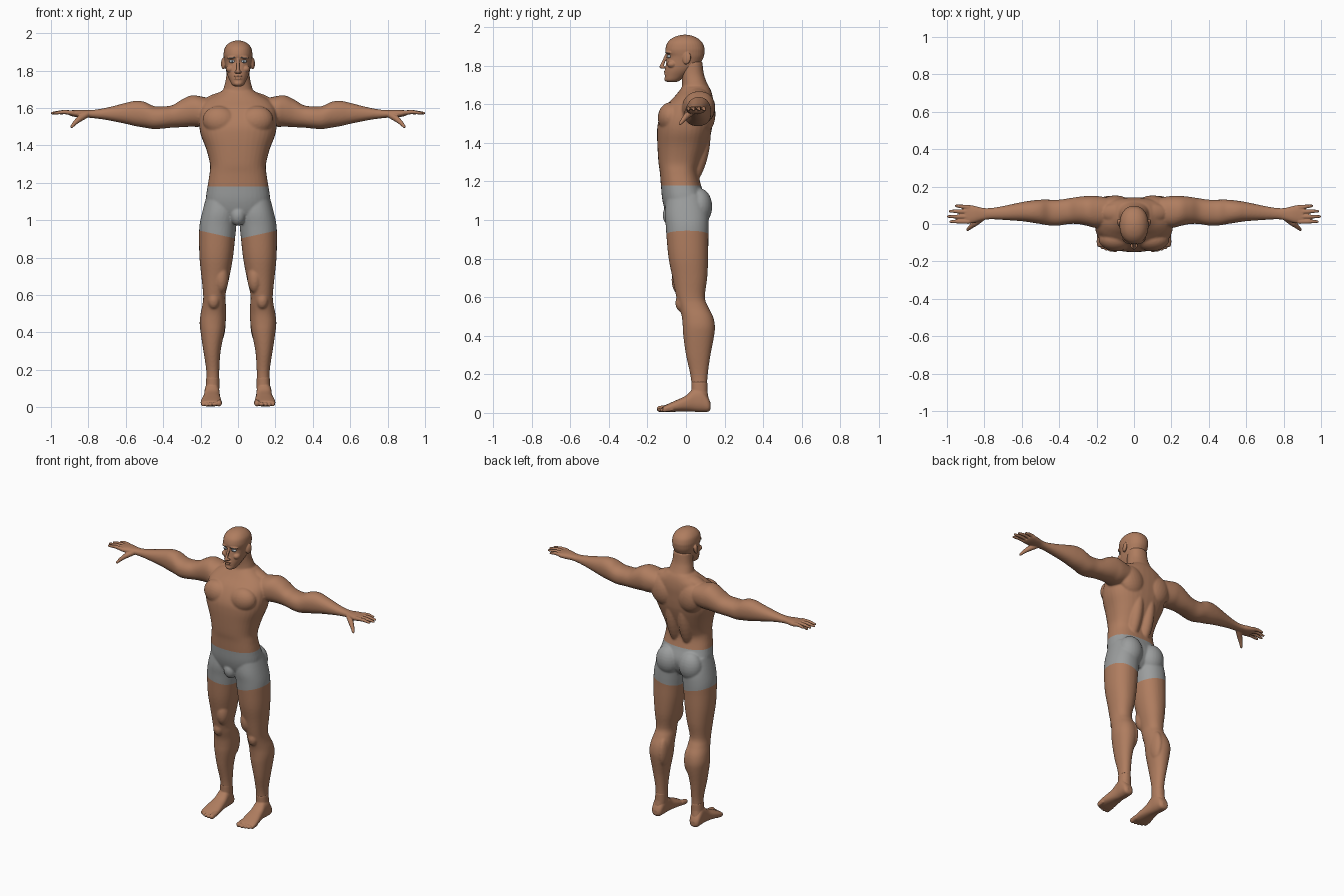
import bpy, bmesh, math
from mathutils import Vector, Matrix


def material(name, rgb):
    m = bpy.data.materials.new(name)
    m.diffuse_color = (*rgb, 1)
    return m


SKIN = material("skin", (0.43, 0.205, 0.115))
GREY = material("trunks_grey", (0.33, 0.34, 0.34))
WHITE = material("eye_white", (0.5, 0.55, 0.58))
DARK = material("iris_dark", (0.05, 0.07, 0.09))
BROW = material("brow_grey", (0.2, 0.21, 0.22))
AXES = {"x": (0, 1, 2), "y": (1, 0, 2), "z": (2, 0, 1)}


def spline(rows, steps=4):
    """Smoothly resample a list of section tuples."""
    out = []
    for i in range(len(rows) - 1):
        p0, p1, p2 = rows[max(i - 1, 0)], rows[i], rows[i + 1]
        p3 = rows[min(i + 2, len(rows) - 1)]
        for k in range(steps):
            u = k / steps
            out.append([0.5 * (2 * b + (c - a) * u + (2 * a - 5 * b + 4 * c - d) * u * u
                               + (3 * b - a - 3 * c + d) * u ** 3)
                        for a, b, c, d in zip(p0, p1, p2, p3)])
    return out + [list(rows[-1])]


def loft(bm, axis, rows, power=2.2, n=36):
    """Rounded sections (t, a_min, a_max, b_min, b_max) along an axis."""
    ti, ai, bi = AXES[axis]
    rings = []
    for t, a0, a1, b0, b1 in spline(rows):
        ring = []
        for k in range(n):
            ang = 2 * math.pi * k / n
            c, s = math.cos(ang), math.sin(ang)
            co = [0, 0, 0]
            co[ti] = t
            co[ai] = (a0 + a1) / 2 + (a1 - a0) / 2 * math.copysign(abs(c) ** (2 / power), c)
            co[bi] = (b0 + b1) / 2 + (b1 - b0) / 2 * math.copysign(abs(s) ** (2 / power), s)
            ring.append(bm.verts.new(co))
        rings.append(ring)
    for r, q in zip(rings, rings[1:]):
        for k in range(n):
            bm.faces.new((r[k], r[(k + 1) % n], q[(k + 1) % n], q[k]))
    bm.faces.new(rings[0])
    bm.faces.new(rings[-1])


def sym(rows):
    return [(z, -w, w, y0, y1) for z, w, y0, y1 in rows]


def blob(bm, c, r, rot=(0, 0, 0)):
    m = Matrix.Translation(c)
    for ang, ax in zip(rot, "XYZ"):
        m = m @ Matrix.Rotation(math.radians(ang), 4, ax)
    bmesh.ops.create_uvsphere(bm, u_segments=24, v_segments=14, radius=1,
                              matrix=m @ Matrix.Diagonal((*r, 1)))


def digit(bm, pts):
    """Chain of tapered segments through (x, y, z, radius)."""
    for p in pts:
        blob(bm, p[:3], (p[3],) * 3)
    for p, q in zip(pts, pts[1:]):
        a, b = Vector(p[:3]), Vector(q[:3])
        m = Matrix.Translation((a + b) / 2) @ (b - a).to_track_quat("Z", "Y").to_matrix().to_4x4()
        bmesh.ops.create_cone(bm, cap_ends=True, segments=16, radius1=p[3], radius2=q[3],
                              depth=(b - a).length, matrix=m)


def mirror(bm):
    d = bmesh.ops.duplicate(bm, geom=bm.verts[:] + bm.edges[:] + bm.faces[:])["geom"]
    bmesh.ops.scale(bm, vec=(-1, 1, 1), verts=[g for g in d if isinstance(g, bmesh.types.BMVert)])


def finish(name, bm, mats):
    bmesh.ops.recalc_face_normals(bm, faces=bm.faces[:])
    me = bpy.data.meshes.new(name)
    bm.to_mesh(me)
    bm.free()
    for m in mats:
        me.materials.append(m)
    me.shade_smooth()
    ob = bpy.data.objects.new(name, me)
    bpy.context.collection.objects.link(ob)
    return ob


def fuse(name, bm, voxel, smooth, mats):
    """Blend overlapping volumes into one smooth surface."""
    ob = finish(name, bm, mats)
    r = ob.modifiers.new("blend", "REMESH")
    r.mode, r.voxel_size, r.use_smooth_shade = "VOXEL", voxel, True
    s = ob.modifiers.new("soften", "SMOOTH")
    s.factor, s.iterations = 0.5, smooth
    dg = bpy.context.evaluated_depsgraph_get()
    dg.update()
    me = bpy.data.meshes.new_from_object(ob.evaluated_get(dg))
    ob.modifiers.clear()
    ob.data = me
    me.materials.clear()
    for m in mats:
        me.materials.append(m)
    me.shade_smooth()
    return ob


# Arms and legs, then mirrored
bm = bmesh.new()
loft(bm, "x", [(.10, -.01, .135, 1.52, 1.64), (.20, -.02, .15, 1.50, 1.662), (.25, -.01, .15, 1.50, 1.667),
               (.30, 0, .145, 1.497, 1.645), (.35, 0, .137, 1.495, 1.615), (.40, -.008, .13, 1.49, 1.608),
               (.45, -.008, .13, 1.487, 1.61), (.50, 0, .13, 1.495, 1.633), (.55, .008, .125, 1.503, 1.638),
               (.60, .015, .117, 1.515, 1.627), (.70, .022, .096, 1.535, 1.602),
               (.77, .025, .085, 1.545, 1.59), (.83, .018, .086, 1.55, 1.588)])
loft(bm, "z", [(.06, .105, .18, .03, .12), (.13, .1, .17, .03, .11), (.2, .1, .17, .022, .113),
               (.3, .093, .185, 0, .127), (.4, .073, .2, -.014, .146), (.45, .066, .205, -.017, .15),
               (.5, .064, .2, -.022, .14), (.55, .065, .19, -.036, .115), (.6, .067, .186, -.05, .098),
               (.7, .045, .196, -.07, .11), (.8, .027, .206, -.09, .115), (.9, .016, .208, -.1, .116),
               (.97, .009, .206, -.105, .118), (1.04, .004, .192, -.11, .115), (1.13, .01, .168, -.1, .09)])
blob(bm, (.13, -.025, .57), (.032, .03, .045))            # kneecap
blob(bm, (.098, .09, .45), (.032, .055, .1))              # inner calf
blob(bm, (.09, -.03, .69), (.04, .045, .08))              # inner thigh
blob(bm, (.085, .068, 1.07), (.08, .068, .095))           # buttock
blob(bm, (.10, .095, 1.55), (.09, .058, .10), (0, 20, 0))  # shoulder blade
blob(bm, (.045, .06, 1.34), (.045, .055, .17), (-14, 0, 0))  # lower back
blob(bm, (.095, -.08, 1.53), (.095, .066, .08), (0, -12, 0))  # chest
blob(bm, (.09, .06, 1.655), (.10, .05, .03), (0, 14, 0))  # shoulder slope
mirror(bm)

# Trunk and neck
loft(bm, "z", sym([(.985, .09, -.06, .06), (1.03, .15, -.1, .09), (1.10, .172, -.122, .105),
                   (1.18, .163, -.13, .078), (1.25, .152, -.136, .064), (1.30, .15, -.143, .08),
                   (1.38, .17, -.148, .11), (1.45, .197, -.15, .13), (1.50, .207, -.146, .137),
                   (1.55, .208, -.128, .14), (1.6, .2, -.098, .142), (1.64, .17, -.06, .138),
                   (1.67, .12, -.035, .13), (1.69, .09, -.02, .12)]), 2.4)
loft(bm, "z", sym([(1.62, .105, -.06, .13), (1.68, .085, -.025, .122), (1.72, .073, -.02, .105),
                   (1.76, .064, -.025, .092), (1.82, .06, -.03, .085)]))
blob(bm, (0, -.078, 1.025), (.042, .043, .055))
body = fuse("body", bm, .006, 5, [SKIN, GREY])

# Swim trunks: cut clean waist and hem lines, colour the faces between
bm = bmesh.new()
bm.from_mesh(body.data)
bmesh.ops.bisect_plane(bm, geom=bm.verts[:] + bm.edges[:] + bm.faces[:],
                       plane_co=(0, 0, 1.18), plane_no=(0, 0, 1))
for s in (1, -1):
    half = [f for f in bm.faces if s * f.calc_center_median().x > 0
            and .85 < f.calc_center_median().z < 1]
    geom = set(half) | {e for f in half for e in f.edges} | {v for f in half for v in f.verts}
    bmesh.ops.bisect_plane(bm, geom=list(geom), plane_co=(s * .2, 0, .943), plane_no=(-.22 * s, 0, 1))
for f in bm.faces:
    c = f.calc_center_median()
    f.material_index = int(c.z < 1.18 and c.z > .899 + .22 * abs(c.x) and abs(c.x) < .3)
    f.smooth = True
bm.to_mesh(body.data)
bm.free()

# Hands
bm = bmesh.new()
loft(bm, "x", [(.77, .028, .083, 1.548, 1.588), (.81, .02, .086, 1.55, 1.588), (.85, .008, .096, 1.55, 1.59),
               (.885, .002, .102, 1.555, 1.588), (.905, .006, .098, 1.562, 1.586)], 2.4)
for y, tip, yt in ((.013, .98, .013), (.039, .993, .04), (.065, .983, .069), (.089, .95, .097)):
    digit(bm, [(.885, y, 1.575, .0125), ((.885 + tip) / 2, (y + yt) / 2, 1.578, .0108), (tip, yt, 1.572, .0075)])
digit(bm, [(.81, .035, 1.565, .018), (.85, .003, 1.54, .016), (.872, -.014, 1.52, .012), (.889, -.03, 1.5, .008)])
mirror(bm)
fuse("hands", bm, .0035, 3, [SKIN])

# Feet with toes
bm = bmesh.new()
loft(bm, "y", [(.128, .125, .16, .02, .05), (.115, .108, .175, .006, .08), (.08, .1, .18, .004, .13),
               (.04, .098, .18, .006, .125), (0, .095, .185, .008, .09), (-.05, .09, .195, .006, .066),
               (-.095, .088, .2, .004, .046), (-.12, .092, .196, .006, .034)], 2.4)
loft(bm, "z", [(.05, .105, .178, .025, .118), (.1, .1, .173, .028, .112), (.16, .1, .17, .027, .111)])
for x, y, r in ((.102, -.135, .0165), (.126, -.137, .0115), (.148, -.132, .011), (.168, -.124, .0105), (.187, -.113, .01)):
    digit(bm, [(x, y + .04, r + .009, r), (x, y, r + .004, r)])
mirror(bm)
fuse("feet", bm, .004, 3, [SKIN])

# Head: paired features first, then skull and nose
bm = bmesh.new()
blob(bm, (.078, .004, 1.838), (.011, .022, .032), (-12, 0, -20))   # ear
blob(bm, (.03, -.089, 1.871), (.03, .016, .009), (0, 8, 20))       # brow ridge
blob(bm, (.042, -.072, 1.808), (.022, .026, .02))                  # cheekbone
blob(bm, (.01, -.118, 1.792), (.009, .012, .008))                  # nostril
mirror(bm)
loft(bm, "z", sym([(1.715, .018, -.094, -.05), (1.725, .033, -.108, -.03), (1.75, .046, -.109, .005),
                   (1.775, .057, -.108, .04), (1.80, .064, -.105, .068), (1.83, .069, -.1, .085),
                   (1.85, .073, -.097, .093), (1.87, .076, -.105, .096), (1.89, .077, -.106, .096),
                   (1.92, .071, -.096, .085), (1.943, .053, -.072, .06), (1.956, .03, -.042, .03),
                   (1.961, .006, -.015, .005)]))
digit(bm, [(0, -.1, 1.858, .008), (0, -.117, 1.82, .008), (0, -.127, 1.795, .011)])
for z, y in ((1.77, -.107), (1.757, -.105)):                      # lips
    blob(bm, (0, y, z), (.023, .009, .0055))
blob(bm, (0, -.098, 1.731), (.022, .015, .014))                    # chin
fuse("head", bm, .0035, 3, [SKIN])

# Eyes with dark irises
bm = bmesh.new()
blob(bm, (.03, -.086, 1.849), (.017, .013, .009))
mirror(bm)
for f in bm.faces:
    c = f.calc_center_median() - Vector((math.copysign(.03, f.calc_center_median().x), 0, 1.849))
    f.material_index = int(c.y < -.08 and math.hypot(c.x, c.z) < .006)
finish("eyes", bm, [WHITE, DARK])

# Eyebrows
bm = bmesh.new()
blob(bm, (.032, -.101, 1.868), (.02, .0045, .003), (0, 6, 18))
mirror(bm)
finish("eyebrows", bm, [BROW])
